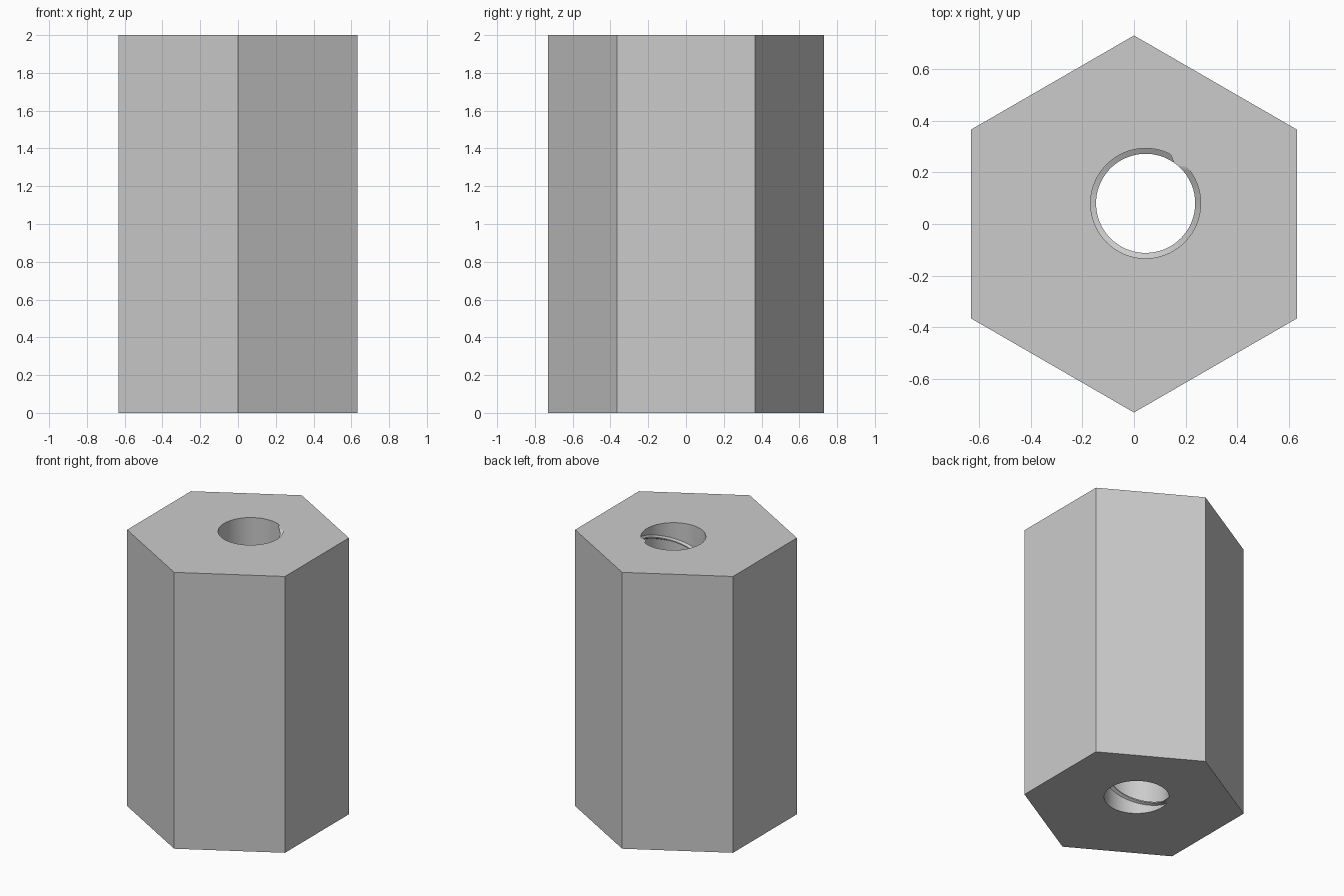
import bpy, bmesh
from math import cos, sin, pi, radians

cube = bpy.data.objects.get("Cube")
if cube:
    bpy.data.objects.remove(cube, do_unlink=True)

HEIGHT = 2.0
HEX_RADIUS = 0.73
BORE_X, BORE_Y = 0.045, 0.08
BORE_RADIUS = 0.213
CREST_RADIUS = 0.192
START = radians(151)              # angle where the thread leaves the base
TURNS = 4.725
PITCH = HEIGHT / TURNS
STEPS = 72                        # sections per turn

grey = bpy.data.materials.new("plain grey")
grey.use_nodes = True
grey.diffuse_color = (0.6, 0.6, 0.6, 1)
grey.node_tree.nodes["Principled BSDF"].inputs["Base Color"].default_value = grey.diffuse_color


def finish(bm, name):
    bmesh.ops.recalc_face_normals(bm, faces=bm.faces[:])
    mesh = bpy.data.meshes.new(name)
    bm.to_mesh(mesh)
    bm.free()
    mesh.materials.append(grey)
    obj = bpy.data.objects.new(name, mesh)
    bpy.context.collection.objects.link(obj)
    return obj


def prism(name, sides, radius, x, y, z0, z1, turn=0.0):
    bm = bmesh.new()
    ring = [bm.verts.new((x + radius * cos(turn + 2 * pi * i / sides),
                          y + radius * sin(turn + 2 * pi * i / sides), z0))
            for i in range(sides)]
    base = bm.faces.new(ring)
    top = bmesh.ops.extrude_face_region(bm, geom=[base])["geom"]
    moved = [v for v in top if isinstance(v, bmesh.types.BMVert)]
    bmesh.ops.translate(bm, verts=moved, vec=(0, 0, z1 - z0))
    return finish(bm, name)


# Hexagonal body with an off-centre through bore
body = prism("hex_body", 6, HEX_RADIUS, 0, 0, 0, HEIGHT, pi / 2)
cutter = prism("bore_cutter", 96, BORE_RADIUS, BORE_X, BORE_Y, -0.2, HEIGHT + 0.2)
cut = body.modifiers.new("bore", "BOOLEAN")
cut.operation = "DIFFERENCE"
cut.solver = "EXACT"
cut.object = cutter
bpy.context.view_layer.objects.active = body
body.select_set(True)
bpy.ops.object.modifier_apply(modifier=cut.name)
bpy.data.objects.remove(cutter, do_unlink=True)

# Helical thread ridge: a small trapezoid swept up the bore wall
section = [(BORE_RADIUS + 0.006, -0.016), (CREST_RADIUS, -0.004),
           (CREST_RADIUS, 0.004), (BORE_RADIUS + 0.006, 0.016)]
bm = bmesh.new()
rings = []
for i in range(-STEPS // 4, int(STEPS * (TURNS + 0.25)) + 1):
    a = START + 2 * pi * i / STEPS
    z = PITCH * i / STEPS
    rings.append([bm.verts.new((BORE_X + r * cos(a), BORE_Y + r * sin(a), z + dz))
                  for r, dz in section])
for low, high in zip(rings, rings[1:]):
    for k in range(4):
        n = (k + 1) % 4
        bm.faces.new((low[k], low[n], high[n], high[k]))
bm.faces.new(rings[0])
bm.faces.new(rings[-1])

# Trim the ridge flush with both ends and cap it
for z, direction in ((0, -1), (HEIGHT, 1)):
    cut_geom = bmesh.ops.bisect_plane(
        bm, geom=bm.verts[:] + bm.edges[:] + bm.faces[:], plane_co=(0, 0, z),
        plane_no=(0, 0, direction), clear_outer=True)["geom_cut"]
    bmesh.ops.holes_fill(bm, edges=[e for e in cut_geom if isinstance(e, bmesh.types.BMEdge)],
                         sides=0)
thread = finish(bm, "thread_ridge")

# Smooth the curved walls, keep the hard edges
for obj in (body, thread):
    bpy.ops.object.select_all(action="DESELECT")
    obj.select_set(True)
    bpy.context.view_layer.objects.active = obj
    bpy.ops.object.shade_smooth_by_angle(angle=radians(30))
